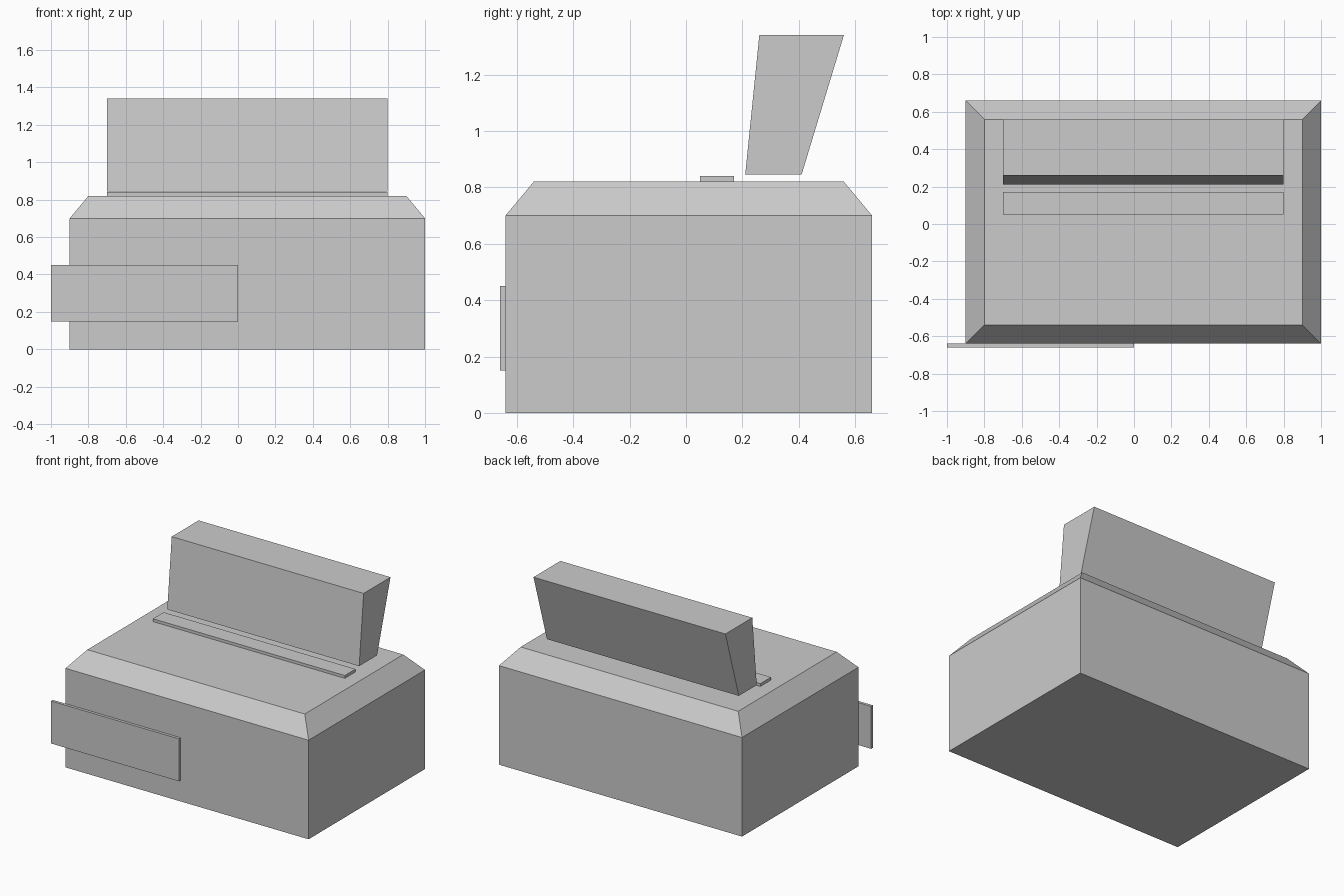
import bpy

if "Cube" in bpy.data.objects:
    bpy.data.objects.remove(bpy.data.objects["Cube"])

grey = bpy.data.materials.new("light_grey")
grey.diffuse_color = (0.6, 0.6, 0.6, 1)
grey.use_nodes = True
grey.node_tree.nodes["Principled BSDF"].inputs["Base Color"].default_value = grey.diffuse_color


def loft(name, *rings):
    """Closed solid through rectangles given as (x0, x1, y0, y1, z), bottom to top."""
    verts, faces = [], []
    for x0, x1, y0, y1, z in rings:
        verts += [(x0, y0, z), (x1, y0, z), (x1, y1, z), (x0, y1, z)]
    for r in range(len(rings) - 1):
        for i in range(4):
            a, b = 4 * r + i, 4 * r + (i + 1) % 4
            faces.append((a, b, b + 4, a + 4))
    top = 4 * (len(rings) - 1)
    faces += [(3, 2, 1, 0), (top, top + 1, top + 2, top + 3)]
    mesh = bpy.data.meshes.new(name)
    mesh.from_pydata(verts, [], faces)
    mesh.materials.append(grey)
    obj = bpy.data.objects.new(name, mesh)
    bpy.context.collection.objects.link(obj)
    return obj


# Main housing with sloped shoulders
loft("body",
     (-0.9, 1.0, -0.64, 0.66, 0.0),
     (-0.9, 1.0, -0.64, 0.66, 0.70),
     (-0.8, 0.9, -0.54, 0.56, 0.82))

# Thin front plate overhanging the left side
loft("front_plate",
     (-1.0, 0.0, -0.66, -0.64, 0.15),
     (-1.0, 0.0, -0.66, -0.64, 0.45))

# Low strip on the top
loft("top_strip",
     (-0.7, 0.8, 0.05, 0.17, 0.82),
     (-0.7, 0.8, 0.05, 0.17, 0.84))

# Upright tray that widens and leans back
loft("rear_tray",
     (-0.7, 0.8, 0.21, 0.41, 0.845),
     (-0.7, 0.8, 0.26, 0.56, 1.34))
